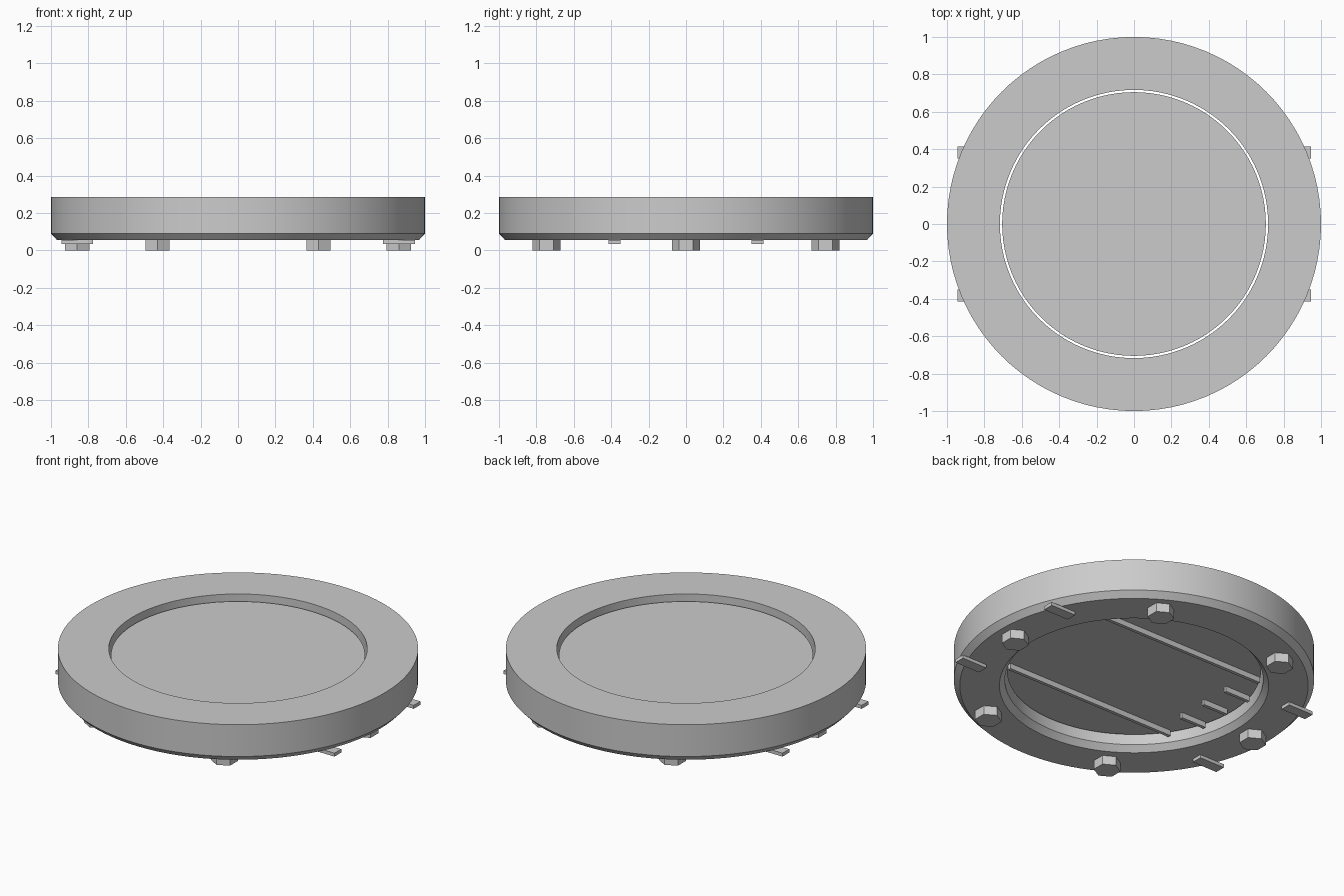
import bpy, bmesh, math
from mathutils import Matrix

if "Cube" in bpy.data.objects:
    bpy.data.objects.remove(bpy.data.objects["Cube"])

grey = bpy.data.materials.new("plain grey")
grey.diffuse_color = (0.6, 0.6, 0.6, 1)
grey.use_nodes = True
grey.node_tree.nodes["Principled BSDF"].inputs["Base Color"].default_value = grey.diffuse_color


def finish(name, bm):
    bmesh.ops.recalc_face_normals(bm, faces=bm.faces)
    me = bpy.data.meshes.new(name)
    bm.to_mesh(me)
    bm.free()
    ob = bpy.data.objects.new(name, me)
    bpy.context.collection.objects.link(ob)
    me.materials.append(grey)
    return ob


def smooth(ob):
    bpy.ops.object.select_all(action='DESELECT')
    ob.select_set(True)
    bpy.context.view_layer.objects.active = ob
    bpy.ops.object.shade_smooth_by_angle(angle=math.radians(30))


def box(name, x0, x1, y, width, z0, z1):
    bm = bmesh.new()
    m = Matrix.Translation(((x0 + x1) / 2, y, (z0 + z1) / 2)) @ Matrix.Diagonal((x1 - x0, width, z1 - z0, 1))
    bmesh.ops.create_cube(bm, size=1, matrix=m)
    return finish(name, bm)


def cylinder(name, x, y, r, z0, z1, sides):
    bm = bmesh.new()
    bmesh.ops.create_cone(bm, cap_ends=True, segments=sides, radius1=r, radius2=r, depth=z1 - z0,
                          matrix=Matrix.Translation((x, y, (z0 + z1) / 2)))
    return finish(name, bm)


# outer ring: closed profile (radius, height) swept round z, lower edges chamfered
profile = [(0.717, 0.285), (1.0, 0.285), (1.0, 0.09), (0.967, 0.055), (0.747, 0.055), (0.717, 0.09)]
N = 96
bm = bmesh.new()
rings = []
for i in range(N):
    a = 2 * math.pi * i / N
    rings.append([bm.verts.new((r * math.cos(a), r * math.sin(a), z)) for r, z in profile])
for i in range(N):
    p, q = rings[i], rings[(i + 1) % N]
    for j in range(len(profile)):
        k = (j + 1) % len(profile)
        bm.faces.new((p[j], q[j], q[k], p[k]))
smooth(finish("outer_ring", bm))

# loose cover disc, separated from the ring by a narrow gap
smooth(cylinder("cover_disc", 0, 0, 0.705, 0.148, 0.245, N))

# hexagonal bolts under the ring
for i in range(6):
    a = math.radians(60 * i)
    cylinder(f"bolt_{i + 1}", 0.86 * math.cos(a), 0.86 * math.sin(a), 0.075, 0.0, 0.055, 6)

# flat tabs under the rim
for s in (-1, 1):
    for y in (-0.383, 0.383):
        x = sorted((s * 0.775, s * 0.945))
        box("rim_tab", x[0], x[1], y, 0.065, 0.035, 0.056)

# long and short ribs under the disc
for y in (-0.385, 0.385):
    box("long_rib", -0.58, 0.58, y, 0.02, 0.115, 0.15)
for y in (-0.19, 0, 0.19):
    box("short_rib", -0.67, -0.5, y, 0.02, 0.115, 0.15)
